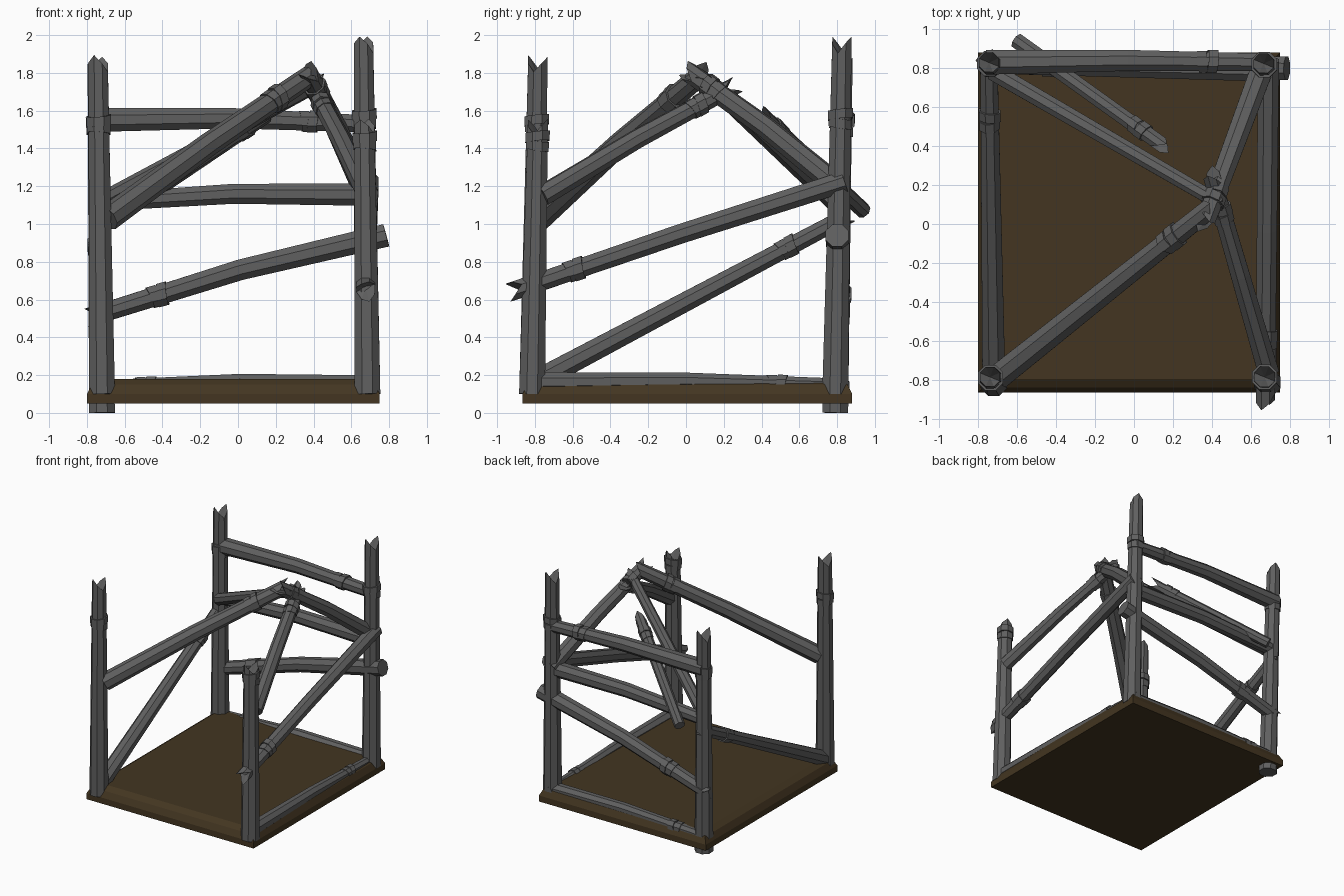
import bpy, bmesh, math, random
from mathutils import Vector

if "Cube" in bpy.data.objects:
    bpy.data.objects.remove(bpy.data.objects["Cube"])

random.seed(4)
SIDES = 8
THICK = 1.06


def material(name, rgb):
    m = bpy.data.materials.new(name)
    m.diffuse_color = (*rgb, 1)
    m.use_nodes = True
    m.node_tree.nodes["Principled BSDF"].inputs["Base Color"].default_value = m.diffuse_color
    return m


wood = material("weathered grey wood", (0.115, 0.115, 0.115))
floor_brown = material("dark brown floor", (0.056, 0.036, 0.015))


def finish(bm, name, mat):
    bmesh.ops.recalc_face_normals(bm, faces=bm.faces)
    me = bpy.data.meshes.new(name)
    bm.to_mesh(me)
    bm.free()
    me.materials.append(mat)
    ob = bpy.data.objects.new(name, me)
    bpy.context.collection.objects.link(ob)
    return ob


def frame(d):
    up = Vector((0, 0, 1)) if abs(d.z) < 0.9 else Vector((0, 1, 0))
    u = d.cross(up).normalized()
    return u, u.cross(d).normalized()


def ring(bm, c, d, r, jag=0.0, tilt=0.0):
    u, v = frame(d)
    verts = []
    for i in range(SIDES):
        a = 2 * math.pi * (i + 0.5) / SIDES
        off = tilt * math.cos(a + 1)
        if jag:
            off += jag * (-0.9, 0.2, 1.0, 0.3)[i % 4] * random.uniform(0.7, 1)
        verts.append(bm.verts.new(c + r * (math.cos(a) * u + math.sin(a) * v) + d * off))
    return verts


def skin(bm, loops):
    for a, b in zip(loops, loops[1:]):
        for i in range(SIDES):
            j = (i + 1) % SIDES
            bm.faces.new((a[i], a[j], b[j], b[i]))


def cap(bm, loop, centre):
    c = bm.verts.new(centre)
    for i in range(SIDES):
        bm.faces.new((loop[i], loop[(i + 1) % SIDES], c))


def beam(name, a, b, ra, rb, sag=(0, 0, 0), broken="", bands=()):
    """Tapered pole from a to b with a bent middle, splintered ends and lashings."""
    a, b = Vector(a), Vector(b)
    ra, rb = ra * THICK, rb * THICK
    d = (b - a).normalized()
    mid = (a + b) / 2 + Vector(sag)
    bm = bmesh.new()
    loops = [ring(bm, a, d, ra, -0.05 if "a" in broken else 0),
             ring(bm, mid, d, (ra + rb) / 2),
             ring(bm, b, d, rb, 0.055 if "b" in broken else 0)]
    skin(bm, loops)
    cap(bm, loops[0], a + d * (0.05 if "a" in broken else 0))
    cap(bm, loops[2], b - d * (0.05 if "b" in broken else 0))
    # lashing: two overlapping tilted collars
    for t in bands:
        p = a.lerp(mid, t * 2) if t < 0.5 else mid.lerp(b, t * 2 - 1)
        r = ra + (rb - ra) * t
        for shift, tilt, k in ((-0.022, 0.01, 1.13), (0.022, -0.01, 1.2)):
            c = p + d * shift
            h = 0.025
            col = [ring(bm, c - d * h, d, r * 0.95, 0, tilt),
                   ring(bm, c - d * h, d, r * k, 0, tilt),
                   ring(bm, c + d * h, d, r * k, 0, tilt),
                   ring(bm, c + d * h, d, r * 0.95, 0, tilt)]
            skin(bm, col)
    return finish(bm, name, wood)


# floor slab with sloped upper edges
bm = bmesh.new()
levels = []
for z, inset in ((0.05, 0), (0.10, 0), (0.15, 0.025), (0.18, 0.07)):
    x0, x1, y0, y1 = -0.80 + inset, 0.75 - inset, -0.865 + inset, 0.88 - inset
    levels.append([bm.verts.new(p) for p in
                   ((x0, y0, z), (x1, y0, z), (x1, y1, z), (x0, y1, z))])
for lo, hi in zip(levels, levels[1:]):
    for i in range(4):
        j = (i + 1) % 4
        bm.faces.new((lo[i], lo[j], hi[j], hi[i]))
bm.faces.new(levels[0])
bm.faces.new(levels[-1])
finish(bm, "floor_slab", floor_brown)

# corner posts
beam("front_left_post", (-0.72, -0.815, 0.10), (-0.74, -0.785, 1.84), 0.07, 0.052,
     (0, 0, 0), "b", (0.82,))
beam("front_right_post", (0.685, -0.815, 0.10), (0.67, -0.785, 1.51), 0.07, 0.054,
     (0, 0, 0), "b", (0.95,))
beam("back_left_post", (-0.72, 0.79, 0.0), (-0.745, 0.83, 1.83), 0.07, 0.052,
     (0, 0, 0), "b", (0.83,))
beam("back_right_post", (0.685, 0.79, 0.10), (0.665, 0.825, 1.945), 0.07, 0.052,
     (0, 0, 0), "b", (0.79,))

# back rails
beam("back_top_rail", (-0.76, 0.83, 1.55), (0.70, 0.83, 1.53), 0.064, 0.046,
     (0, 0.01, 0.02), "", (0.78,))
beam("back_middle_rail", (-0.74, 0.82, 1.115), (0.70, 0.79, 1.155), 0.048, 0.06,
     (0, 0, 0.025))
beam("back_lower_rail", (-0.76, 0.82, 0.515), (0.785, 0.80, 0.94), 0.05, 0.062,
     (0, 0, 0.03), "a", (0.22,))
beam("back_floor_rail", (-0.70, 0.82, 0.135), (0.72, 0.80, 0.15), 0.04, 0.05,
     (0, 0, 0.02), "", (0.15,))

# right side rails
beam("right_floor_rail", (0.68, -0.85, 0.162), (0.68, 0.86, 0.148), 0.055, 0.033,
     (0, 0, 0.015), "", (0.78,))
beam("right_diagonal_rail", (0.675, -0.90, 0.65), (0.69, 0.84, 1.225), 0.05, 0.056,
     (0, 0, 0.01), "a", (0.18,))

# left side diagonal
beam("left_diagonal_rail", (-0.72, -0.79, 0.17), (-0.745, 0.83, 1.03), 0.06, 0.045,
     (0, 0, 0), "b", (0.82,))

# roof rafters meeting off-centre
beam("front_left_rafter", (-0.69, -0.78, 1.03), (0.39, 0.08, 1.79), 0.066, 0.052,
     (0, 0, 0.015), "b", (0.82,))
beam("front_right_rafter", (0.69, -0.76, 1.15), (0.40, 0.24, 1.72), 0.055, 0.045,
     (0, 0, 0.015), "b", (0.82,))
beam("back_right_rafter", (0.67, 0.83, 1.18), (0.37, 0.02, 1.80), 0.06, 0.05,
     (0, 0, 0.02), "b", (0.85,))
beam("back_left_rafter", (-0.72, 0.78, 1.12), (0.42, 0.12, 1.74), 0.046, 0.038,
     (0, 0, 0.0), "b")
beam("loose_broken_rafter", (-0.60, 0.94, 1.07), (0.14, 0.41, 1.57), 0.04, 0.04,
     (0, 0, 0), "b", (0.85,))
